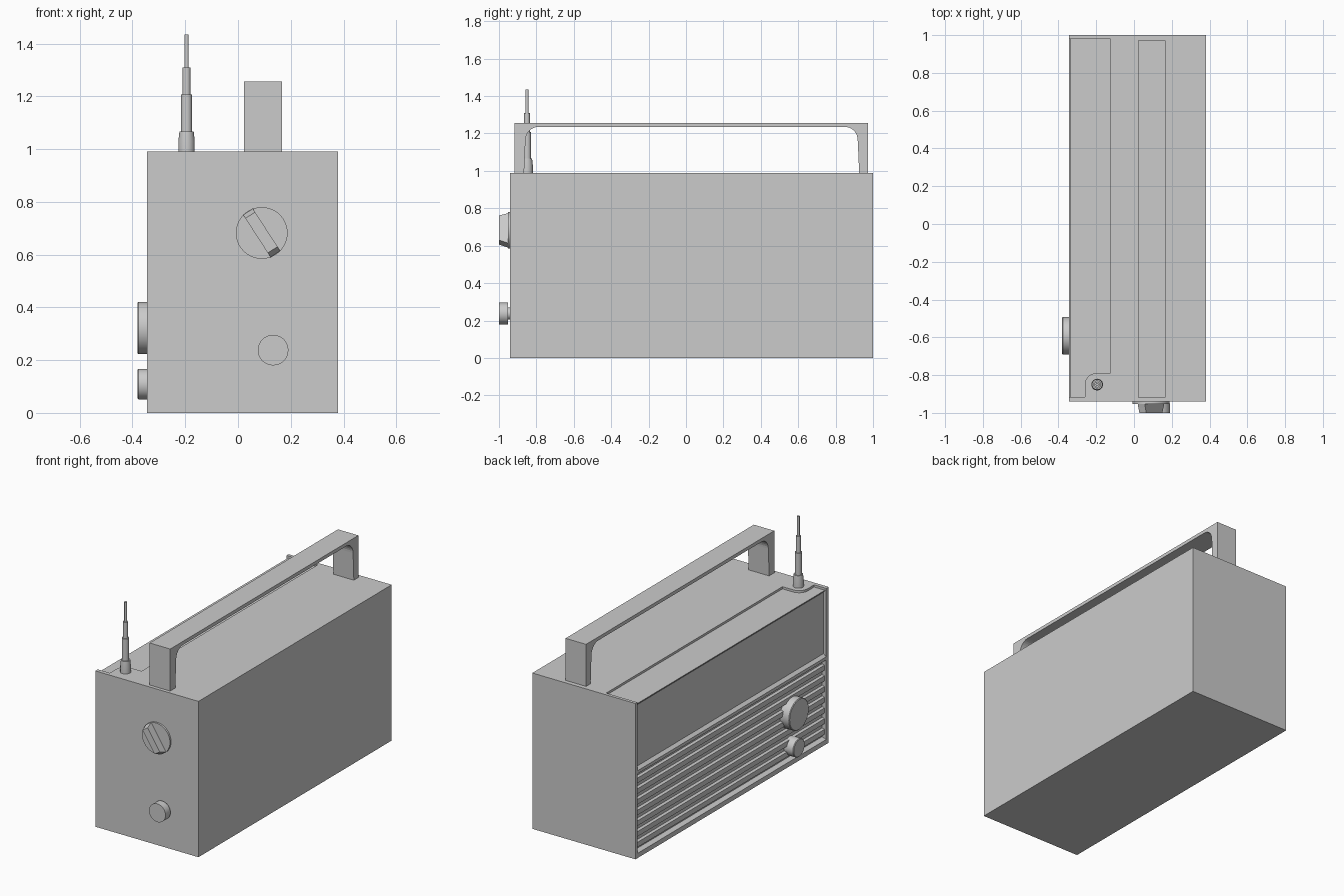
import bpy, bmesh, math
from mathutils import Matrix, Vector

if "Cube" in bpy.data.objects:
    bpy.data.objects.remove(bpy.data.objects["Cube"])


def to_object(name, bm):
    bmesh.ops.recalc_face_normals(bm, faces=bm.faces)
    me = bpy.data.meshes.new(name)
    bm.to_mesh(me)
    bm.free()
    ob = bpy.data.objects.new(name, me)
    bpy.context.collection.objects.link(ob)
    return ob


def activate(ob):
    bpy.ops.object.select_all(action='DESELECT')
    ob.select_set(True)
    bpy.context.view_layer.objects.active = ob


def prism(name, pts, axis, a, b):
    """Extrude a 2D outline along an axis from a to b."""
    order = {'x': lambda p, t: (t, p[0], p[1]),
             'y': lambda p, t: (p[0], t, p[1]),
             'z': lambda p, t: (p[0], p[1], t)}[axis]
    bm = bmesh.new()
    lo = [bm.verts.new(order(p, a)) for p in pts]
    hi = [bm.verts.new(order(p, b)) for p in pts]
    bm.faces.new(lo)
    bm.faces.new(hi)
    n = len(pts)
    for i in range(n):
        j = (i + 1) % n
        bm.faces.new((lo[i], lo[j], hi[j], hi[i]))
    return to_object(name, bm)


def lathe(name, profile, origin, direction, n=32):
    """Revolve (radius, height) points about a direction, with capped ends."""
    rot = Vector((0, 0, 1)).rotation_difference(Vector(direction)).to_matrix().to_4x4()
    bm = bmesh.new()
    rings = [[bm.verts.new((r * math.cos(2 * math.pi * i / n),
                            r * math.sin(2 * math.pi * i / n), h)) for i in range(n)]
             for r, h in profile]
    for lo, hi in zip(rings, rings[1:]):
        for i in range(n):
            j = (i + 1) % n
            bm.faces.new((lo[i], lo[j], hi[j], hi[i]))
    bm.faces.new(rings[0])
    bm.faces.new(rings[-1])
    bm.transform(Matrix.Translation(origin) @ rot)
    ob = to_object(name, bm)
    activate(ob)
    bpy.ops.object.shade_smooth_by_angle(angle=math.radians(30))
    return ob


def arc(cx, cy, rx, ry, a0, a1, n=8):
    return [(cx + rx * math.cos(math.radians(a0 + (a1 - a0) * i / n)),
             cy + ry * math.sin(math.radians(a0 + (a1 - a0) * i / n))) for i in range(n + 1)]


def cut(ob, cutter):
    cutter.hide_render = True
    mod = ob.modifiers.new("cut", 'BOOLEAN')
    mod.operation = 'DIFFERENCE'
    mod.solver = 'EXACT'
    mod.object = cutter
    activate(ob)
    bpy.ops.object.modifier_apply(modifier=mod.name)
    bpy.data.objects.remove(cutter)


Y0, Y1 = -0.915, 0.98   # inner faces of the end frames

# Cabinet
body = prism("cabinet", [(-0.345, 0), (0.38, 0), (0.38, 0.99), (-0.345, 0.99)], 'y', -0.94, 1.0)

# Top recess, stepping around the antenna
top = [(-0.45, Y0), (-0.26, Y0)] + arc(-0.20, -0.85, 0.06, 0.06, 180, 90) + \
      [(-0.125, -0.79), (-0.125, Y1), (-0.45, Y1)]
cut(body, prism("top_cutter", top, 'z', 0.976, 1.1))

# Face recess: bevelled dial panel, divider rail, grille floor
face = [(-0.45, 0.03), (-0.345, 0.03), (-0.316, 0.04), (-0.316, 0.53), (-0.345, 0.535),
        (-0.345, 0.555), (-0.325, 0.57), (-0.325, 0.96), (-0.336, 0.972), (-0.336, 1.1), (-0.45, 1.1)]
cut(body, prism("face_cutter", face, 'y', Y0, Y1))

# Grille slats
for i in range(7):
    z = 0.075 + i * 0.068
    prism(f"grille_slat_{i + 1}", [(-0.31, z - 0.022), (-0.333, z - 0.016),
                                   (-0.333, z + 0.016), (-0.31, z + 0.022)], 'y', Y0, Y1)

# Carry handle
inner = [(-0.866, 0.985), (-0.862, 1.08)] + arc(-0.79, 1.165, 0.068, 0.07, 180, 90) + \
        arc(0.85, 1.165, 0.068, 0.07, 90, 0) + [(0.922, 1.08), (0.926, 0.985)]
prism("carry_handle", [(0.972, 0.985), (0.972, 1.257), (-0.918, 1.257), (-0.918, 0.985)] + inner,
      'x', 0.022, 0.166)

# Telescopic antenna
lathe("antenna", [(0.031, 0.985), (0.031, 1.03), (0.027, 1.067), (0.021, 1.067), (0.021, 1.207),
                  (0.015, 1.207), (0.015, 1.31), (0.008, 1.31), (0.008, 1.435)],
      (-0.195, -0.85, 0), (0, 0, 1), 24)

# Selector dial with tapered grip
lathe("selector_dial", [(0.098, -0.005), (0.098, 0.012)], (0.09, -0.94, 0.682), (0, -1, 0), 40)
grip = prism("selector_grip", [(-0.01, -0.096), (-0.06, -0.076), (-0.06, 0.08), (-0.034, 0.088),
                               (-0.01, 0.096)], 'x', -0.022, 0.022)
grip.location = (0.09, -0.94, 0.682)
grip.rotation_euler = (0, math.radians(-33), 0)

# Side push knob on a short stem
lathe("end_knob", [(0.032, -0.005), (0.032, 0.011), (0.058, 0.011), (0.058, 0.06)],
      (0.133, -0.94, 0.238), (0, -1, 0))

# Face knobs
for name, r, z in (("tuning_knob", 0.099, 0.322), ("volume_knob", 0.058, 0.109)):
    lathe(name, [(r, -0.03), (r, 0.032), (r - 0.004, 0.036)], (-0.345, -0.592, z), (-1, 0, 0), 40)
